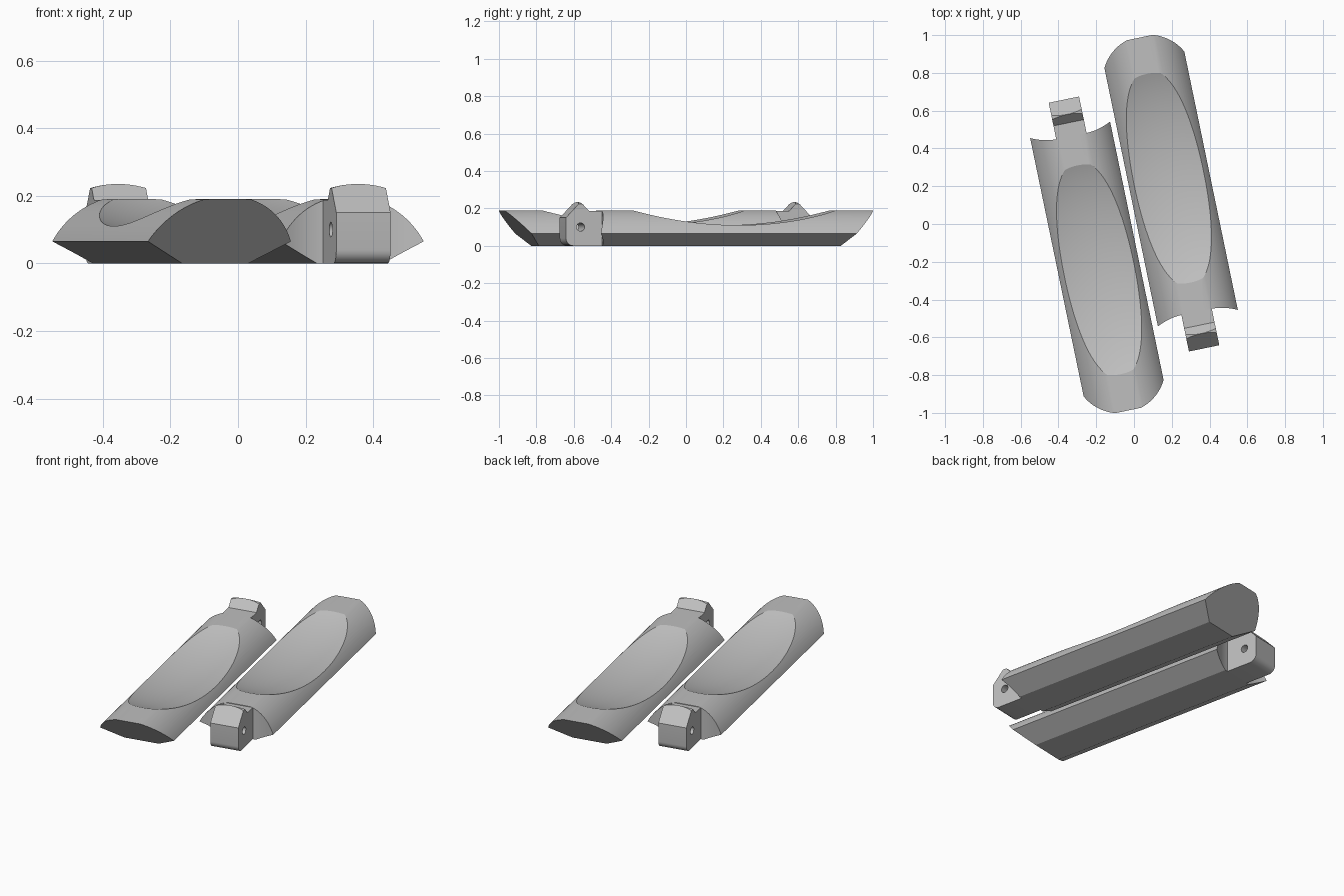
import bpy, bmesh, math
from mathutils import Matrix

if "Cube" in bpy.data.objects:
    bpy.data.objects.remove(bpy.data.objects["Cube"])

grey = bpy.data.materials.new("plain grey")
grey.diffuse_color = (0.52, 0.52, 0.52, 1)
grey.use_nodes = True
grey.node_tree.nodes["Principled BSDF"].inputs["Base Color"].default_value = grey.diffuse_color

TILT = math.radians(11.7)   # lean of both halves in plan
OFFSET = 0.23               # sideways distance of each half from the centre
HALF_W, EDGE_Z, TOP_Z = 0.216, 0.065, 0.19
ARC_C, ARC_R = -0.04, 0.24  # circle of the domed back


def make_object(name, bm):
    bmesh.ops.recalc_face_normals(bm, faces=bm.faces)
    mesh = bpy.data.meshes.new(name)
    bm.to_mesh(mesh)
    bm.free()
    mesh.materials.append(grey)
    ob = bpy.data.objects.new(name, mesh)
    bpy.context.collection.objects.link(ob)
    return ob


def boolean(ob, cutter, operation):
    mod = ob.modifiers.new("cut", 'BOOLEAN')
    mod.operation, mod.solver, mod.object = operation, 'EXACT', cutter
    bpy.context.view_layer.objects.active = ob
    bpy.ops.object.modifier_apply(modifier=mod.name)
    bpy.data.objects.remove(cutter)


def cylinder(name, radius, depth, matrix, segments):
    bm = bmesh.new()
    bmesh.ops.create_cone(bm, cap_ends=True, segments=segments, radius1=radius,
                          radius2=radius, depth=depth, matrix=matrix)
    return make_object(name, bm)


# Handle body: columns across the width, each with a top and bottom edge
def top_z(v):
    return min(TOP_Z, ARC_C + math.sqrt(ARC_R ** 2 - v * v))


def bottom_z(v):
    return max(0.0, (abs(v) - 0.1) * EDGE_Z / (HALF_W - 0.1))


def rear_u(v):
    return -0.523 - 0.034 * max(0.0, (abs(v) - 0.08) / 0.136) ** 2


def front_u(z):
    return 0.777 + 0.965 * z


a0, a1 = math.asin(0.07 / ARC_R), math.asin(HALF_W / ARC_R)
side = [0.035] + [ARC_R * math.sin(a0 + (a1 - a0) * i / 14) for i in range(15)] + [0.1]
widths = sorted([-v for v in side] + [0.0] + side)
bm = bmesh.new()
columns = []
for v in widths:
    t, b = top_z(v), bottom_z(v)
    if abs(v) > HALF_W - 1e-4:
        t = b = EDGE_Z
    columns.append([bm.verts.new(p) for p in (
        (v, rear_u(v), b), (v, rear_u(v), t), (v, front_u(t), t), (v, front_u(b), b))])
for c, d in zip(columns, columns[1:]):
    for i in range(4):
        j = (i + 1) % 4
        bm.faces.new((c[i], c[j], d[j], d[i]))
bmesh.ops.remove_doubles(bm, verts=bm.verts, dist=1e-5)
body = make_object("handle_body", bm)

# Long shallow scoop in the back
bm = bmesh.new()
bmesh.ops.create_uvsphere(bm, u_segments=128, v_segments=64, radius=1,
                          matrix=Matrix.Translation((0, 0.2, 0.49))
                          @ Matrix.Diagonal((0.599, 0.854, 0.4, 1))
                          @ Matrix.Rotation(math.pi / 2, 4, 'Y'))
boolean(body, make_object("scoop_cutter", bm), 'DIFFERENCE')

# Hinge tongue: side profile with rounded toe and raised catch
profile = [(-0.523, 0), (-0.523, 0.187), (-0.595, 0.187), (-0.64, 0.235), (-0.72, 0.15)]
for i in range(7):
    a = math.pi + i * math.pi / 12
    profile.append((-0.68 + 0.04 * math.cos(a), 0.04 + 0.04 * math.sin(a)))
bm = bmesh.new()
face = bm.faces.new([bm.verts.new((-0.082, u, z)) for u, z in profile])
ext = bmesh.ops.extrude_face_region(bm, geom=[face])
bmesh.ops.translate(bm, vec=(0.164, 0, 0),
                    verts=[g for g in ext["geom"] if isinstance(g, bmesh.types.BMVert)])
tongue = make_object("hinge_tongue", bm)

# Arched top of the catch, then the pin hole
arch = Matrix.Translation((0, -0.6, -0.05)) @ Matrix.Rotation(math.pi / 2, 4, 'X')
boolean(tongue, cylinder("arch_cutter", 0.285, 1, arch, 96), 'INTERSECT')
pin = Matrix.Translation((0, -0.64, 0.1)) @ Matrix.Rotation(math.pi / 2, 4, 'Y')
boolean(tongue, cylinder("pin_cutter", 0.022, 0.5, pin, 24), 'DIFFERENCE')

# Place the right half, then turn a copy half way round for the left half
place = Matrix.Rotation(TILT, 4, 'Z') @ Matrix.Translation((OFFSET, 0, 0))
for ob in (body, tongue):
    ob.data.transform(place)
    bpy.ops.object.select_all(action='DESELECT')
    ob.select_set(True)
    bpy.context.view_layer.objects.active = ob
    bpy.ops.object.shade_smooth_by_angle(angle=math.radians(19))
    twin = ob.copy()
    twin.data = ob.data.copy()
    twin.data.transform(Matrix.Rotation(math.pi, 4, 'Z'))
    name = ob.name
    ob.name, twin.name = "right_" + name, "left_" + name
    bpy.context.collection.objects.link(twin)
